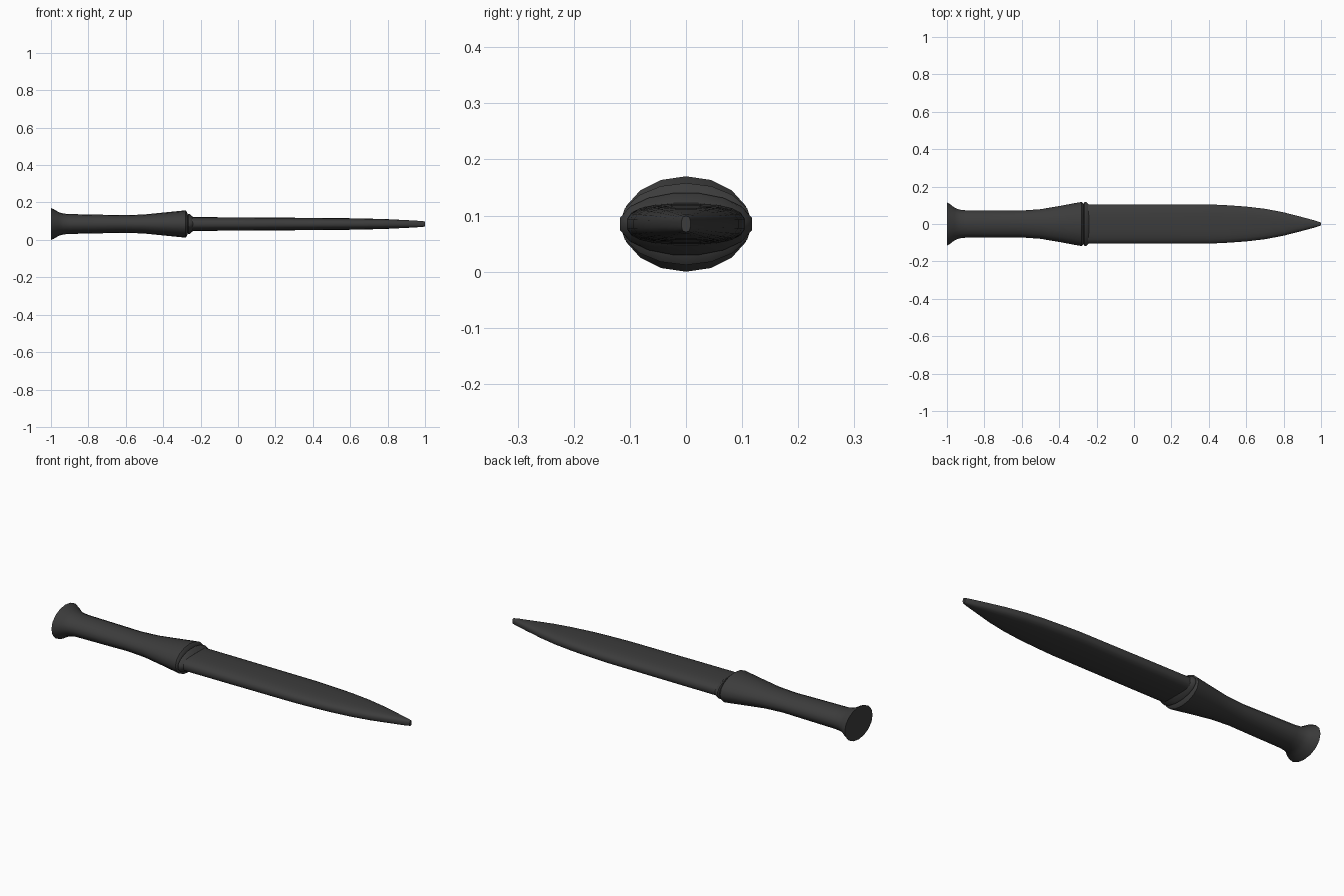
import bpy
import bmesh
import math

cube = bpy.data.objects.get("Cube")
if cube:
    bpy.data.objects.remove(cube)

MID_Z = 0.085

dark = bpy.data.materials.new("dark_grey")
dark.use_nodes = True
colour = (0.045, 0.045, 0.045, 1)
dark.diffuse_color = colour
dark.node_tree.nodes["Principled BSDF"].inputs["Base Color"].default_value = colour


def loft(name, sections, sides=16, power=2.0, turn=0.0):
    """Skin oval rings (x, half width, half height) along x and cap both ends."""
    bm = bmesh.new()
    rings = []
    for x, ry, rz in sections:
        ring = []
        for i in range(sides):
            a = math.tau * (i + turn) / sides
            c, s = math.cos(a), math.sin(a)
            y = math.copysign(abs(c) ** (2 / power), c) * ry
            z = math.copysign(abs(s) ** (2 / power), s) * rz
            ring.append(bm.verts.new((x, y, MID_Z + z)))
        rings.append(ring)
    for a, b in zip(rings, rings[1:]):
        for i in range(sides):
            j = (i + 1) % sides
            bm.faces.new((a[i], a[j], b[j], b[i]))
    bm.faces.new(rings[0])
    bm.faces.new(rings[-1])
    bmesh.ops.recalc_face_normals(bm, faces=bm.faces)
    mesh = bpy.data.meshes.new(name)
    bm.to_mesh(mesh)
    bm.free()
    mesh.materials.append(dark)
    obj = bpy.data.objects.new(name, mesh)
    bpy.context.collection.objects.link(obj)
    bpy.ops.object.select_all(action="DESELECT")
    obj.select_set(True)
    bpy.context.view_layer.objects.active = obj
    bpy.ops.object.shade_smooth_by_angle(angle=math.radians(40))
    return obj


# Grip with flared pommel and swelling guard end
loft("handle", [
    (-1.0, 0.115, 0.085), (-0.985, 0.107, 0.079), (-0.96, 0.088, 0.064),
    (-0.935, 0.077, 0.056), (-0.9, 0.073, 0.053), (-0.75, 0.073, 0.05),
    (-0.6, 0.072, 0.047), (-0.5, 0.079, 0.051), (-0.4, 0.096, 0.061),
    (-0.32, 0.111, 0.069), (-0.28, 0.118, 0.073), (-0.272, 0.112, 0.062),
    (-0.268, 0.1, 0.045),
])

# Thin ring where the blade enters the handle
loft("collar", [
    (-0.275, 0.1, 0.045), (-0.265, 0.12, 0.056), (-0.257, 0.12, 0.053),
    (-0.24, 0.106, 0.038),
], turn=0.5)

# Flat, full-edged blade tapering to a blunt tip
loft("blade", [
    (-0.26, 0.106, 0.037), (0.0, 0.106, 0.036), (0.4, 0.106, 0.033),
    (0.5, 0.101, 0.032), (0.6, 0.094, 0.031), (0.7, 0.082, 0.029),
    (0.8, 0.063, 0.026), (0.9, 0.037, 0.021), (0.97, 0.018, 0.017),
    (1.0, 0.008, 0.014),
], sides=20, power=2.7, turn=0.5)
